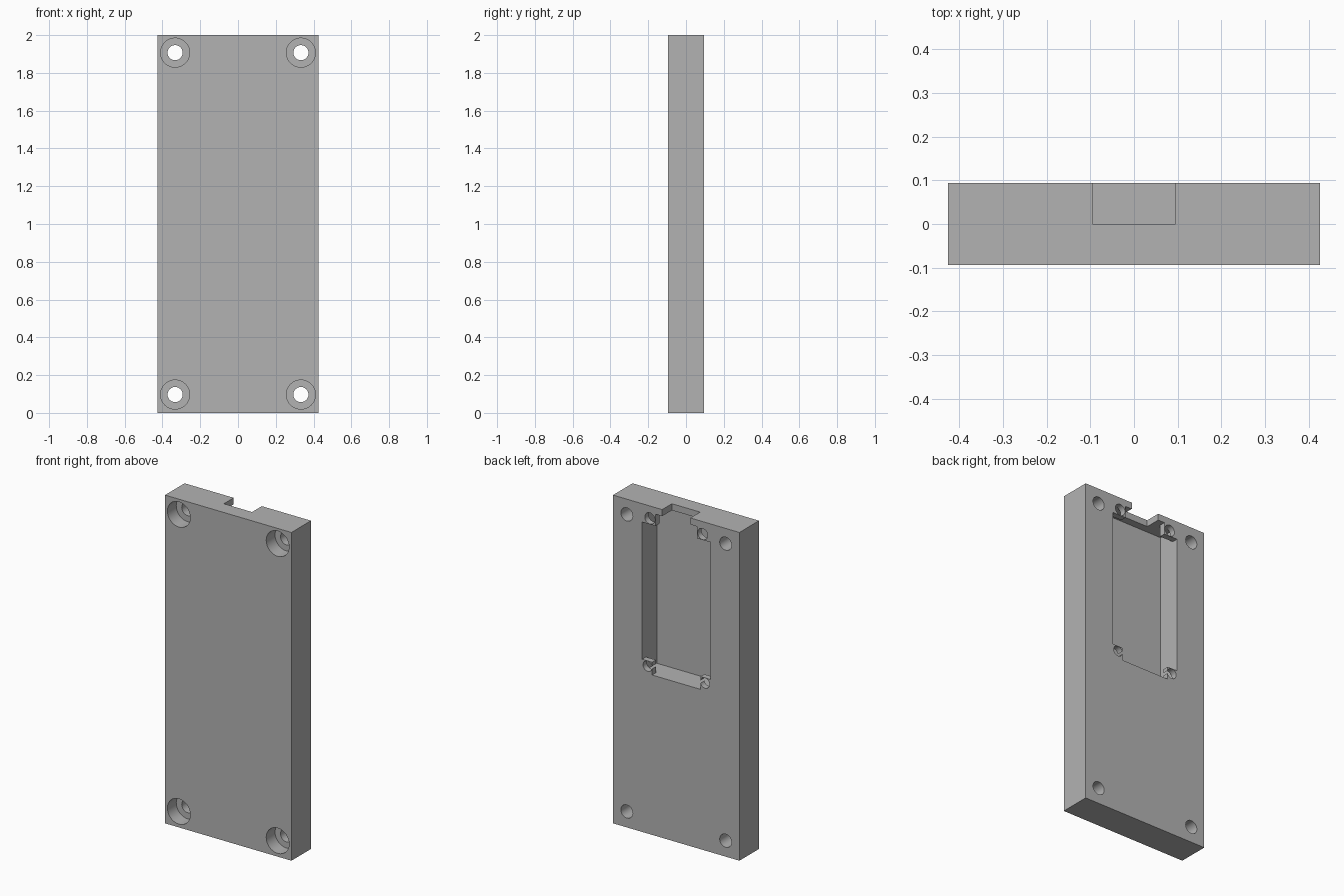
import bpy
import math

if "Cube" in bpy.data.objects:
    bpy.data.objects.remove(bpy.data.objects["Cube"], do_unlink=True)

W, D, H = 0.426, 0.094, 2.0      # half width, half depth, height
FLOOR = -0.047                   # pocket floor
TAB = 0.057                      # underside of the corner tabs
OUT = D + 0.05                   # cutters overshoot the back face

grey = bpy.data.materials.new("plain_grey")
grey.use_nodes = True
grey.diffuse_color = (0.45, 0.45, 0.45, 1)
grey.node_tree.nodes["Principled BSDF"].inputs["Base Color"].default_value = (0.45, 0.45, 0.45, 1)


def box(name, x0, x1, y0, y1, z0, z1):
    bpy.ops.mesh.primitive_cube_add(
        size=1, location=((x0 + x1) / 2, (y0 + y1) / 2, (z0 + z1) / 2))
    ob = bpy.context.object
    ob.name = name
    ob.scale = (x1 - x0, y1 - y0, z1 - z0)
    bpy.ops.object.transform_apply(location=True, rotation=False, scale=True)
    return ob


def cylinder(name, x, z, r, y0, y1):
    bpy.ops.mesh.primitive_cylinder_add(
        vertices=48, radius=r, depth=y1 - y0,
        location=(x, (y0 + y1) / 2, z), rotation=(math.pi / 2, 0, 0))
    ob = bpy.context.object
    ob.name = name
    return ob


# Solid plate
plate = box("mounting_plate", -W, W, -D, D, 0, H)
plate.data.materials.append(grey)


def cut(cutter):
    cutter.hide_render = True
    mod = plate.modifiers.new("cut", "BOOLEAN")
    mod.operation = "DIFFERENCE"
    mod.solver = "EXACT"
    mod.object = cutter
    bpy.context.view_layer.objects.active = plate
    bpy.ops.object.modifier_apply(modifier=mod.name)
    bpy.data.objects.remove(cutter, do_unlink=True)


# Hidden cavity, then its opening in the back face, which leaves four corner tabs
cut(box("cavity", -0.23, 0.23, FLOOR, TAB, 0.974, 1.96))
cut(box("main_opening", -0.23, 0.23, 0, OUT, 1.052, 1.888))
cut(box("lower_opening", -0.163, 0.163, 0, OUT, 0.974, 1.2))
cut(box("upper_opening", -0.14, 0.14, 0, OUT, 1.7, 1.96))

# Slot through the top edge
cut(box("cable_slot", -0.095, 0.095, 0, OUT, 1.9, H + 0.05))

for side in (-1, 1):
    # Corner bolt holes, counterbored from the front
    for z in (0.097, 1.907):
        cut(cylinder("bolt_hole", side * 0.333, z, 0.04, -OUT, OUT))
        cut(cylinder("counterbore", side * 0.333, z, 0.077, -OUT, -D + 0.085))
    # Small screw holes in the tabs
    cut(cylinder("lower_tab_hole", side * 0.193, 1.02, 0.031, 0.02, OUT))
    cut(cylinder("upper_tab_hole", side * 0.178, 1.924, 0.034, 0.02, OUT))

bpy.ops.object.select_all(action="DESELECT")
plate.select_set(True)
bpy.context.view_layer.objects.active = plate
bpy.ops.object.shade_smooth_by_angle(angle=math.radians(30))
